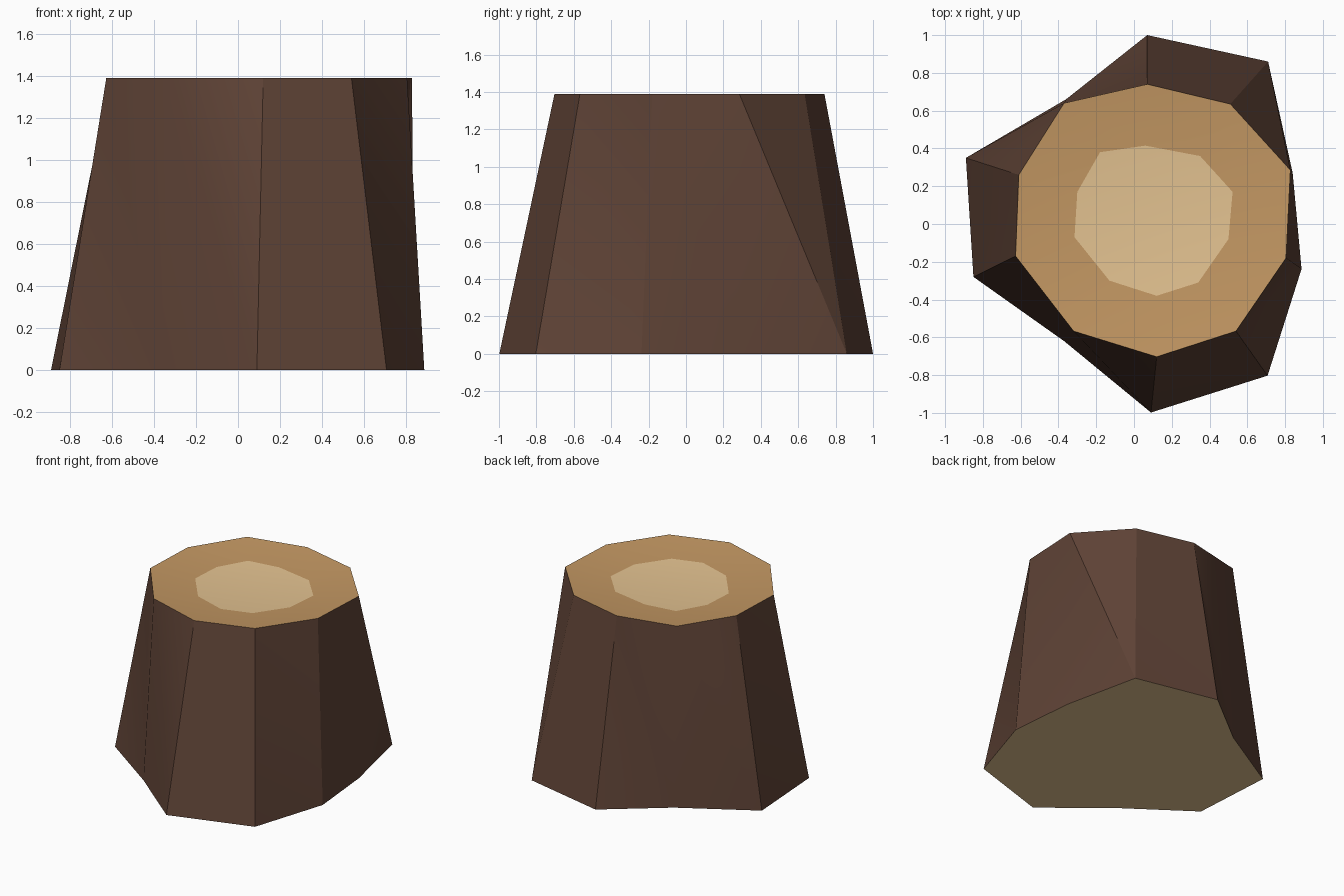
import bpy
import bmesh
import math

cube = bpy.data.objects.get("Cube")
if cube:
    bpy.data.objects.remove(cube, do_unlink=True)


def to_linear(c):
    c /= 255
    return c / 12.92 if c <= 0.04045 else ((c + 0.055) / 1.055) ** 2.4


def make_material(name, rgb):
    mat = bpy.data.materials.new(name)
    mat.use_nodes = True
    colour = tuple(to_linear(c) for c in rgb) + (1.0,)
    mat.diffuse_color = colour
    mat.node_tree.nodes["Principled BSDF"].inputs["Base Color"].default_value = colour
    return mat


HEIGHT = 1.39
DISH = 0.034  # how far the heartwood sinks below the rim
# Irregular outlines, running clockwise from the back
foot = [(0.07, 1.0), (0.71, 0.86), (0.84, 0.27), (0.887, -0.238), (0.707, -0.803),
        (0.09, -0.998), (-0.37, -0.62), (-0.85, -0.28), (-0.89, 0.35), (-0.36, 0.66)]
rim = [(0.07, 0.74), (0.51, 0.635), (0.828, 0.285), (0.805, -0.18), (0.54, -0.567),
       (0.12, -0.703), (-0.32, -0.567), (-0.627, -0.17), (-0.61, 0.26), (-0.37, 0.64)]
heart = [(0.06, 0.415), (0.35, 0.36), (0.522, 0.17), (0.50, -0.08), (0.34, -0.31),
         (0.12, -0.38), (-0.13, -0.30), (-0.315, -0.07), (-0.30, 0.17), (-0.18, 0.38)]

bm = bmesh.new()


def add_loop(outline, z):
    return [bm.verts.new((x, y, z)) for x, y in outline]


def bridge(lower, upper, material):
    # Each panel is folded along the same diagonal
    n = len(lower)
    for i in range(n):
        j = (i + 1) % n
        for tri in ((lower[j], lower[i], upper[j]), (lower[i], upper[i], upper[j])):
            bm.faces.new(tri).material_index = material


# Flared bark, dished wood ring, pale heartwood and pale underside
base, top, core = add_loop(foot, 0), add_loop(rim, HEIGHT), add_loop(heart, HEIGHT - DISH)
bridge(base, top, 0)
bridge(top, core, 1)
bm.faces.new(core[::-1]).material_index = 2
bm.faces.new(base).material_index = 2
bmesh.ops.recalc_face_normals(bm, faces=bm.faces)

mesh = bpy.data.meshes.new("tree_stump")
bm.to_mesh(mesh)
bm.free()
for mat in (make_material("dark bark", (95, 67, 54)),
            make_material("cut wood", (196, 152, 99)),
            make_material("pale heartwood", (228, 195, 145))):
    mesh.materials.append(mat)

stump = bpy.data.objects.new("tree_stump", mesh)
bpy.context.collection.objects.link(stump)

# Soft shading across shallow bark folds, crisp elsewhere
bpy.context.view_layer.objects.active = stump
stump.select_set(True)
bpy.ops.object.shade_smooth_by_angle(angle=math.radians(30))
